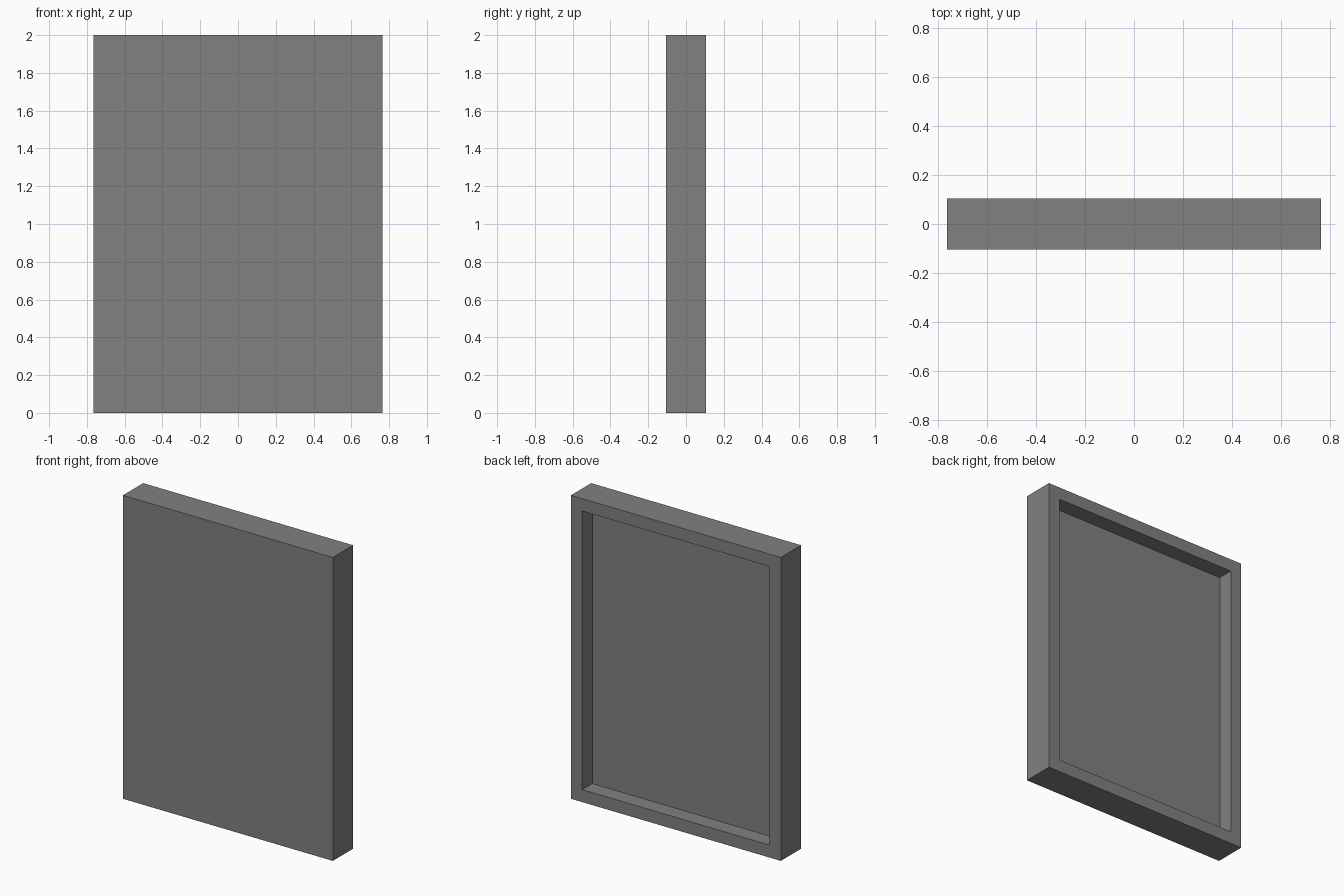
import bpy, bmesh

if "Cube" in bpy.data.objects:
    bpy.data.objects.remove(bpy.data.objects["Cube"])

W, D, H = 1.53, 0.21, 2.0      # overall size
BORDER, RECESS = 0.082, 0.105  # rim width and depth of the back recess

# Panel slab, standing on the ground
bm = bmesh.new()
bmesh.ops.create_cube(bm, size=1)
bmesh.ops.scale(bm, vec=(W, D, H), verts=bm.verts)
bmesh.ops.translate(bm, vec=(0, 0, H / 2), verts=bm.verts)
bm.normal_update()

# Back face: inset a rim, then push the middle in
back = max(bm.faces, key=lambda f: f.normal.y)
bmesh.ops.inset_region(bm, faces=[back], thickness=BORDER, use_even_offset=True)
floor = bmesh.ops.extrude_discrete_faces(bm, faces=[back])["faces"][0]
bmesh.ops.translate(bm, vec=(0, -RECESS, 0), verts=floor.verts)
bmesh.ops.recalc_face_normals(bm, faces=bm.faces)

mesh = bpy.data.meshes.new("recessed_panel")
bm.to_mesh(mesh)
bm.free()

# Dark grey finish
grey = bpy.data.materials.new("dark_grey")
grey.diffuse_color = (0.22, 0.22, 0.22, 1)
grey.use_nodes = True
grey.node_tree.nodes["Principled BSDF"].inputs["Base Color"].default_value = grey.diffuse_color
mesh.materials.append(grey)
bpy.context.collection.objects.link(bpy.data.objects.new("recessed_panel", mesh))
